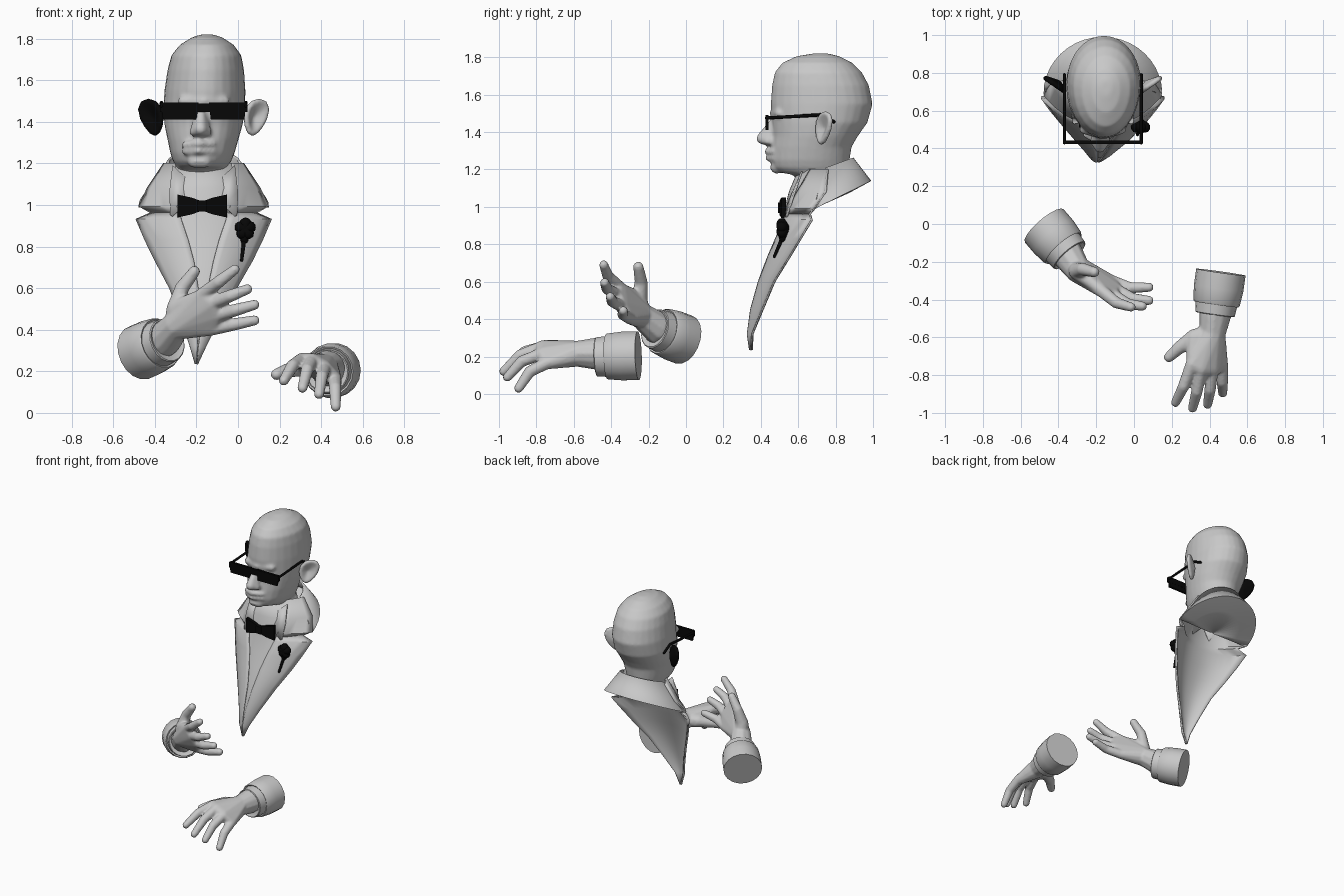
import bpy, bmesh, math
from mathutils import Vector

cube = bpy.data.objects.get("Cube")
if cube:
    bpy.data.objects.remove(cube, do_unlink=True)


def material(name, value):
    m = bpy.data.materials.new(name)
    m.use_nodes = True
    m.diffuse_color = (value, value, value, 1)
    m.node_tree.nodes["Principled BSDF"].inputs["Base Color"].default_value = (value, value, value, 1)
    return m


GREY = material("plain grey", 0.58)
BLACK = material("matte black", 0.002)
CX = -0.165  # centre line of head and bust


def finish(name, bm, mat, angle=40):
    bmesh.ops.recalc_face_normals(bm, faces=bm.faces)
    me = bpy.data.meshes.new(name)
    bm.to_mesh(me)
    bm.free()
    me.materials.append(mat)
    me.polygons.foreach_set("use_smooth", [True] * len(me.polygons))
    me.set_sharp_from_angle(angle=math.radians(angle))
    ob = bpy.data.objects.new(name, me)
    bpy.context.collection.objects.link(ob)
    return ob


def loft(bm, rings, closed=False, caps=False):
    rows = [[bm.verts.new(p) for p in ring] for ring in rings]
    n = len(rows[0])
    for a, b in zip(rows, rows[1:]):
        for i in range(n if closed else n - 1):
            j = (i + 1) % n
            bm.faces.new((a[i], a[j], b[j], b[i]))
    if caps:
        bm.faces.new(rows[0])
        bm.faces.new(rows[-1])


def sheet(name, rows, mat, thick):
    bm = bmesh.new()
    loft(bm, rows)
    ob = finish(name, bm, mat)
    mod = ob.modifiers.new("thickness", "SOLIDIFY")
    mod.thickness, mod.offset = thick, 0
    return ob


# Directions of a unit ball, shared by every hull
ball = bmesh.new()
bmesh.ops.create_icosphere(ball, subdivisions=2, radius=1)
BALL = [v.co.copy() for v in ball.verts]
ball.free()


def hull(bm, balls):
    """Add the convex hull of balls given as (point, radius)."""
    verts = [bm.verts.new(Vector(p) + d * r) for p, r in balls for d in BALL]
    bmesh.ops.convex_hull(bm, input=verts)
    loose = [v for v in verts if v.is_valid and not v.link_faces]
    bmesh.ops.delete(bm, geom=loose, context="VERTS")


def blend(ob, voxel, passes):
    mod = ob.modifiers.new("merge", "REMESH")
    mod.mode, mod.voxel_size, mod.use_smooth_shade = "VOXEL", voxel, True
    mod = ob.modifiers.new("soften", "SMOOTH")
    mod.iterations, mod.factor = passes, 0.5


def box(name, size, at, mat, taper=1):
    bm = bmesh.new()
    bmesh.ops.create_cube(bm, size=1)
    for v in bm.verts:
        if v.co.z < 0:
            v.co.x *= taper
        v.co = Vector(a * b for a, b in zip(v.co, size)) + Vector(at)
    return finish(name, bm, mat)


# Head: stacked egg-shaped rings (z, half width, front y, back y), leaning a little to one side
profile = [(1.06, .15, .62, .85), (1.13, .145, .61, .86), (1.172, .135, .57, .87), (1.186, .125, .49, .87),
           (1.21, .14, .462, .87), (1.25, .155, .452, .875), (1.32, .172, .457, .885), (1.38, .187, .465, .92),
           (1.45, .197, .46, .97), (1.55, .195, .453, .998), (1.65, .184, .46, .978), (1.72, .168, .475, .94),
           (1.77, .13, .515, .89), (1.805, .075, .59, .82), (1.82, .03, .68, .76)]
rings = []
for z, w, f, b in profile:
    mid = f + (b - f) * .55
    lean = CX + .04 * (z - 1.4)
    ring = []
    for i in range(28):
        s, c = math.sin(math.tau * i / 28), math.cos(math.tau * i / 28)
        ring.append((lean + w * s, mid + c * (b - mid if c > 0 else mid - f), z))
    rings.append(ring)
bm = bmesh.new()
loft(bm, rings, closed=True, caps=True)
NX = -0.18
hull(bm, [((NX, .47, 1.46), .02), ((NX, .405, 1.365), .03), ((NX - .035, .44, 1.35), .02), ((NX + .035, .44, 1.35), .02)])
for z, y in ((1.297, .437), (1.262, .443)):
    hull(bm, [((NX - .01, y, z), .019), ((NX - .08, y + .035, z - .006), .014), ((NX + .06, y + .03, z - .004), .014)])
hull(bm, [((NX - .03, .485, 1.212), .035), ((NX + .02, .485, 1.212), .035)])
hull(bm, [((CX - .1, .5, 1.5), .025), ((CX, .468, 1.5), .022), ((CX + .1, .5, 1.5), .025)])
blend(finish("head", bm, GREY), .011, 3)

# Ears: tilted dishes with a rim
for side, name, mat in ((1, "left_ear", GREY), (-1, "right_ear", BLACK)):
    bm = bmesh.new()
    out, back = Vector((side * .82, .57, 0)), Vector((-side * .57, .82, 0))
    for k in range(12):
        pts = []
        for a in (math.tau * k / 12, math.tau * (k + 1) / 12):
            u, v = .055 * math.cos(a), .077 * math.sin(a)
            pts.append((out * (u * (1 + 4 * v) + .25 * v) + Vector((CX + side * .25, .735, 1.422 + v)), .014))
        hull(bm, pts + [(Vector((CX + side * .235, .745, 1.415)) + back * .008, .01)])
    blend(finish(name, bm, mat), .008, 2)

# Glasses: wide dark front with a nose gap, and two side arms
box("glasses_bar", (.42, .018, .04), (CX, .433, 1.468), BLACK)
for side, name in ((1, "left"), (-1, "right")):
    box(name + "_lens", (.18, .016, .08), (CX + side * .115, .433, 1.452), BLACK, .9)
    bm = bmesh.new()
    x = CX + side * .203
    path = [(x, .43, 1.475), (x, .72, 1.492), (x, .79, 1.455)]
    for p, q in zip(path, path[1:]):
        hull(bm, [(p, .009), (q, .009)])
    finish(name + "_glasses_arm", bm, BLACK)

# Jacket front: rows of z, half width, front y, edge y, inner lapel edge
front = [(.235, .004, .35, .355, 0), (.32, .036, .338, .358, .05), (.45, .09, .355, .412, .1), (.6, .16, .396, .475, .14),
         (.73, .232, .443, .555, .2), (.83, .281, .483, .615, .26), (.93, .325, .517, .675, .33),
         (.962, .25, .525, .665, .45), (.992, .31, .532, .69, .4), (1.08, .27, .555, .75, .55), (1.2, .19, .605, .76, .7)]


def on_front(row, t, lift=0):
    z, w, f, e, _ = row
    return (CX + w * t - .035 * max(0, 1 - (z - .235) / .4), f + (e - f) * abs(t) ** 2.3 - lift, z)


sheet("jacket_front", [[on_front(r, i / 8 - 1) for i in range(17)] for r in front], GREY, .01)
for side, name in ((1, "left"), (-1, "right")):
    rows = [[on_front(r, side * (r[4] + (1 - r[4]) * i / 6), .008) for i in range(7)] for r in front]
    sheet(name + "_lapel", rows[:8], GREY, .01)
    sheet(name + "_jacket_collar", rows[7:], GREY, .01)
    # Shirt collar wing
    wing = [[(CX + side * .15, .62, 1.19), (CX + side * .02, .57, 1.07)],
            [(CX + side * .165, .575, 1.06), (CX + side * .09, .54, 1.0)],
            [(CX + side * .16, .54, .95), (CX + side * .15, .535, .945)]]
    sheet(name + "_shirt_wing", wing, GREY, .01)

# Rear collar: sloping band around the nape, closed underneath by a shallow bowl
arcs = [(.17, .745, .145, 1.205, .055), (.31, .685, .3, .992, .148), (.2, .68, .19, .995, .085), (.01, .67, .01, 1.0, .0)]
band = [[(CX + w * math.cos(math.pi * i / 20), y + d * math.sin(math.pi * i / 20), z + h * math.sin(math.pi * i / 20))
         for i in range(21)] for w, y, d, z, h in arcs]
sheet("rear_collar", band, GREY, .012)

# Bow tie: two flared wings and a knot
bm = bmesh.new()
for side in (1, -1):
    rings = []
    for d, h, t in ((0, .022, .01), (.05, .04, .013), (.118, .055, .012)):
        x, y = -.172 + side * d, .508 + .12 * d
        rings.append([(x, y - t, .995 - h), (x, y - t, .995 + h), (x, y + t, .995 + h), (x, y + t, .995 - h)])
    loft(bm, rings, closed=True, caps=True)
finish("bow_tie", bm, BLACK, 30)
box("bow_knot", (.045, .03, .055), (-.172, .506, .995), BLACK)

# Lapel flower: petals, cup and stem
bm = bmesh.new()
flower = Vector((.035, .52, .885))
for k in range(5):
    a = math.tau * k / 5 + .3
    hull(bm, [(flower + Vector((.024 * math.cos(a), -.008, .026 * math.sin(a))), .029), (flower, .034)])
hull(bm, [(flower, .035), (flower + Vector((-.005, -.005, -.055)), .018)])
hull(bm, [(flower + Vector((-.005, -.005, -.05)), .011), ((.018, .472, .735), .008)])
finish("lapel_flower", bm, BLACK)


# Hands and sleeves
def cuff(name, base, end, radius):
    base, end = Vector(base), Vector(end)
    turn = (end - base).to_track_quat("Z", "Y")
    length = (end - base).length
    rings = []
    for t, r in ((0, 1), (.5, 1), (.95, .94), (1, .9), (.97, .84), (1.3, .8), (1.32, .76), (1.25, .6)):
        rings.append([base + turn @ Vector((radius * r * math.cos(math.tau * i / 18),
                                            radius * r * math.sin(math.tau * i / 18), t * length)) for i in range(18)])
    bm = bmesh.new()
    loft(bm, rings, closed=True, caps=True)
    finish(name, bm, GREY)


def hand(name, arm, heel, knuckles, tips, thumb, bend):
    bm = bmesh.new()
    hull(bm, [(arm, .088), (heel, .07)])
    middle = [(k, .037) for k in knuckles[1:3]]
    hull(bm, [(heel, .07), (knuckles[0], .034)] + middle)
    hull(bm, [(heel, .07), (knuckles[3], .034)] + middle)
    for k, t in zip(knuckles, tips):
        k, t = Vector(k), Vector(t)
        mid = (k + t) / 2 + Vector(bend)
        hull(bm, [(k, .034), (mid, .031)])
        hull(bm, [(mid, .031), (t, .025)])
    hull(bm, [(heel, .055), (thumb[0], .046), (knuckles[0], .028)])
    hull(bm, [(thumb[0], .045), (thumb[1], .035)])
    hull(bm, [(thumb[1], .035), (thumb[2], .028)])
    blend(finish(name, bm, GREY), .008, 3)


cuff("right_sleeve", (-.475, -.01, .29), (-.372, -.13, .335), .135)
hand("right_hand", (-.36, -.15, .35), (-.30, -.24, .42),
     [(-.17, -.355, .57), (-.12, -.37, .53), (-.10, -.345, .47), (-.125, -.30, .405)],
     [(-.015, -.44, .69), (.045, -.435, .595), (.08, -.405, .52), (.08, -.335, .445)],
     [(-.30, -.25, .50), (-.27, -.24, .60), (-.21, -.255, .68)], (0, -.02, 0))

cuff("left_sleeve", (.46, -.255, .205), (.436, -.425, .2), .132)
hand("left_hand", (.43, -.47, .215), (.415, -.58, .215),
     [(.305, -.745, .255), (.355, -.77, .25), (.415, -.77, .215), (.465, -.745, .165)],
     [(.22, -.945, .155), (.31, -.975, .12), (.39, -.955, .09), (.47, -.895, .03)],
     [(.32, -.6, .22), (.24, -.655, .205), (.185, -.705, .185)], (0, -.015, .022))
